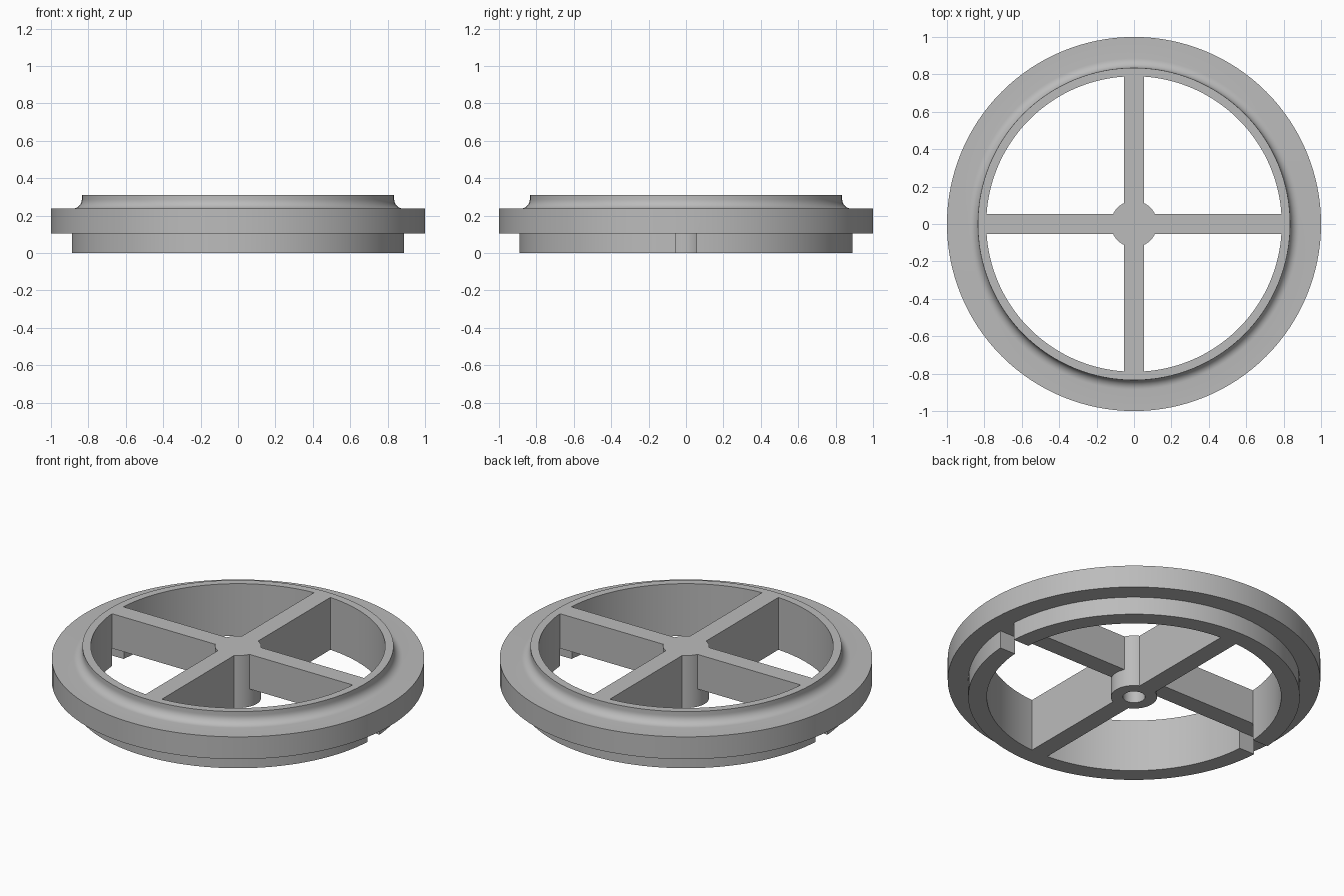
import bpy, bmesh, math
from mathutils import Matrix, Vector

if "Cube" in bpy.data.objects:
    bpy.data.objects.remove(bpy.data.objects["Cube"])

grey = bpy.data.materials.new("plain grey")
grey.use_nodes = True
colour = (0.5, 0.5, 0.5, 1)
grey.diffuse_color = colour
grey.node_tree.nodes["Principled BSDF"].inputs["Base Color"].default_value = colour

HEIGHT, STEP, SHOULDER = 0.31, 0.105, 0.237
INNER, SPOKE = 0.79, 0.107


def finish(name, bm):
    bmesh.ops.recalc_face_normals(bm, faces=bm.faces)
    mesh = bpy.data.meshes.new(name)
    bm.to_mesh(mesh)
    bm.free()
    mesh.materials.append(grey)
    obj = bpy.data.objects.new(name, mesh)
    bpy.context.collection.objects.link(obj)
    return obj


def box(name, size, z0, z1):
    bm = bmesh.new()
    bmesh.ops.create_cube(bm, size=1)
    bmesh.ops.scale(bm, vec=(size[0], size[1], z1 - z0), verts=bm.verts)
    bmesh.ops.translate(bm, vec=(0, 0, (z0 + z1) / 2), verts=bm.verts)
    return finish(name, bm)


def cylinder(name, radius, z0, z1):
    bm = bmesh.new()
    bmesh.ops.create_cone(bm, cap_ends=True, segments=48, radius1=radius, radius2=radius,
                          depth=z1 - z0, matrix=Matrix.Translation((0, 0, (z0 + z1) / 2)))
    return finish(name, bm)


def lathe(name, profile, steps=128):
    bm = bmesh.new()
    verts = [bm.verts.new((r, 0, z)) for r, z in profile]
    edges = [bm.edges.new((verts[i - 1], v)) for i, v in enumerate(verts)]
    bmesh.ops.spin(bm, geom=verts + edges, cent=(0, 0, 0), axis=(0, 0, 1),
                   angle=2 * math.pi, steps=steps)
    bmesh.ops.remove_doubles(bm, verts=bm.verts, dist=1e-4)
    return finish(name, bm)


def combine(target, tool, operation):
    mod = target.modifiers.new(operation.lower(), "BOOLEAN")
    mod.operation, mod.solver, mod.object = operation, "EXACT", tool
    bpy.context.view_layer.objects.active = target
    bpy.ops.object.modifier_apply(modifier=mod.name)
    bpy.data.objects.remove(tool)


# Stepped ring with a concave fillet between the shoulder and the raised lip
fillet = 0.05
arc = [(0.885 - fillet * math.cos(a), SHOULDER + fillet - fillet * math.sin(a))
       for a in (math.radians(90 * i / 8) for i in range(9))]
wheel = lathe("spoked_ring", [(INNER, 0), (0.89, 0), (0.89, STEP), (1, STEP), (1, SHOULDER)]
              + arc[::-1] + [(0.835, HEIGHT), (INNER, HEIGHT)])

# Slots through the lower step on both sides
combine(wheel, box("slot_cutter", (3, 0.112), -0.1, STEP), "DIFFERENCE")

# Cross spokes: full depth front to back, shallow side to side, with a central hub
cross = box("deep_spoke", (SPOKE, 1.62), 0, HEIGHT)
combine(cross, box("shallow_spoke", (1.62, SPOKE), STEP, HEIGHT), "UNION")
combine(cross, cylinder("hub", 0.124, 0, HEIGHT), "UNION")
combine(wheel, cross, "UNION")

# Blind hole in the underside of the hub
combine(wheel, cylinder("hole_cutter", 0.06, -0.1, 0.24), "DIFFERENCE")

# Smooth shading with sharp corners kept
bpy.ops.object.select_all(action="DESELECT")
wheel.select_set(True)
bpy.context.view_layer.objects.active = wheel
bpy.ops.object.shade_smooth_by_angle(angle=math.radians(30))
